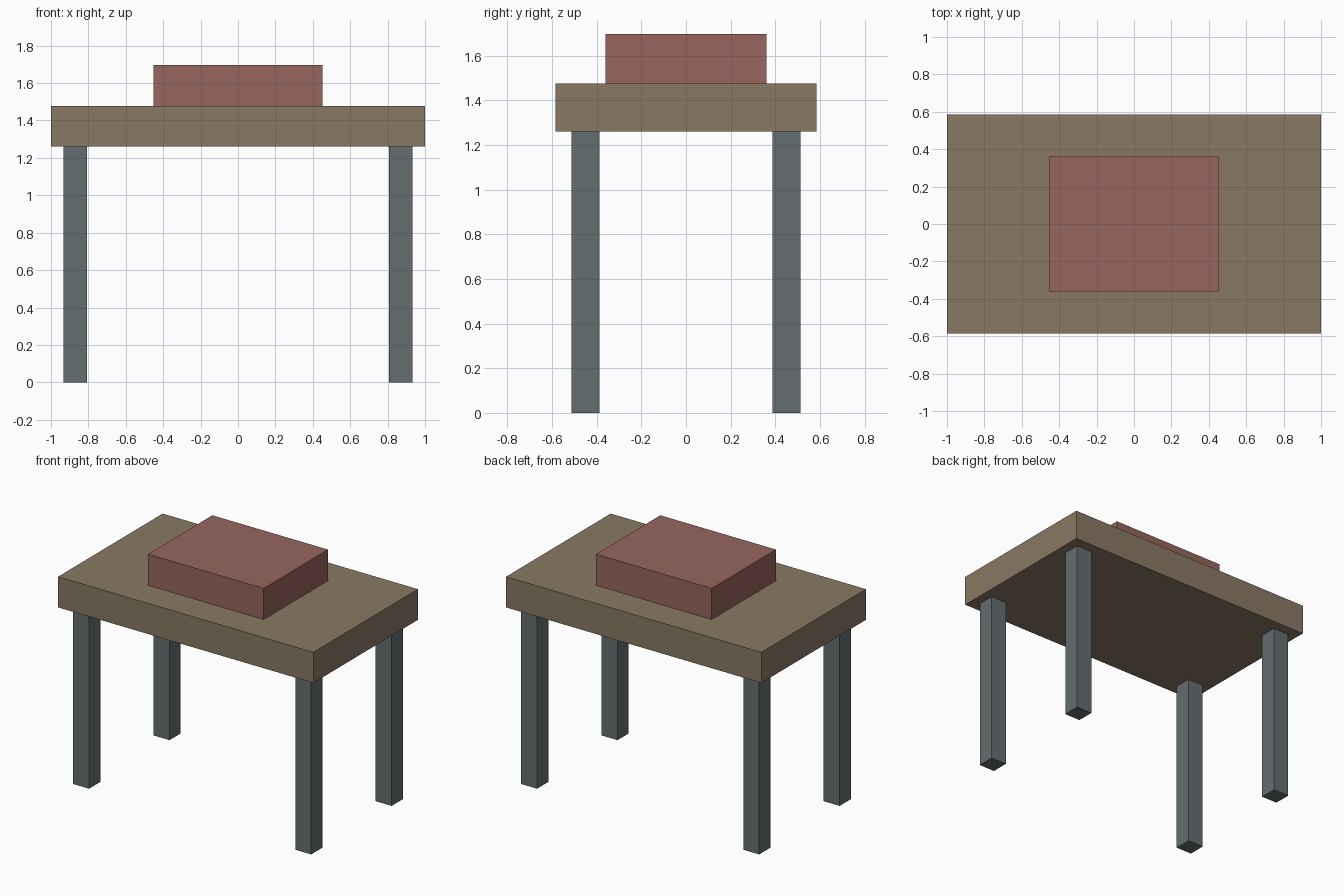
import bpy

if "Cube" in bpy.data.objects:
    bpy.data.objects.remove(bpy.data.objects["Cube"])


def material(name, color):
    mat = bpy.data.materials.new(name)
    mat.diffuse_color = (*color, 1.0)
    mat.use_nodes = True
    mat.node_tree.nodes["Principled BSDF"].inputs["Base Color"].default_value = mat.diffuse_color
    return mat


def box(name, x, y, z0, z1, size_x, size_y, mat):
    """Box centred on (x, y), spanning z0 to z1."""
    bpy.ops.mesh.primitive_cube_add(size=1, location=(x, y, (z0 + z1) / 2))
    obj = bpy.context.object
    obj.name = name
    obj.scale = (size_x, size_y, z1 - z0)
    bpy.ops.object.transform_apply(location=False, rotation=False, scale=True)
    obj.data.materials.append(mat)
    return obj


wood = material("wood", (0.25, 0.19, 0.125))
metal = material("dark_metal", (0.13, 0.155, 0.16))
red = material("muted_red", (0.31, 0.13, 0.11))

LEG_TOP, SLAB_TOP, BLOCK_TOP = 1.26, 1.477, 1.697

# Table top and the block resting on it
box("table_top", 0, 0, LEG_TOP, SLAB_TOP, 2.0, 1.17, wood)
box("top_block", 0, 0, SLAB_TOP, BLOCK_TOP, 0.906, 0.72, red)

# Four square legs
for side, sx in (("left", -1), ("right", 1)):
    for end, sy in (("front", -1), ("back", 1)):
        box(f"{end}_{side}_leg", sx * 0.87, sy * 0.45, 0, LEG_TOP, 0.125, 0.125, metal)
